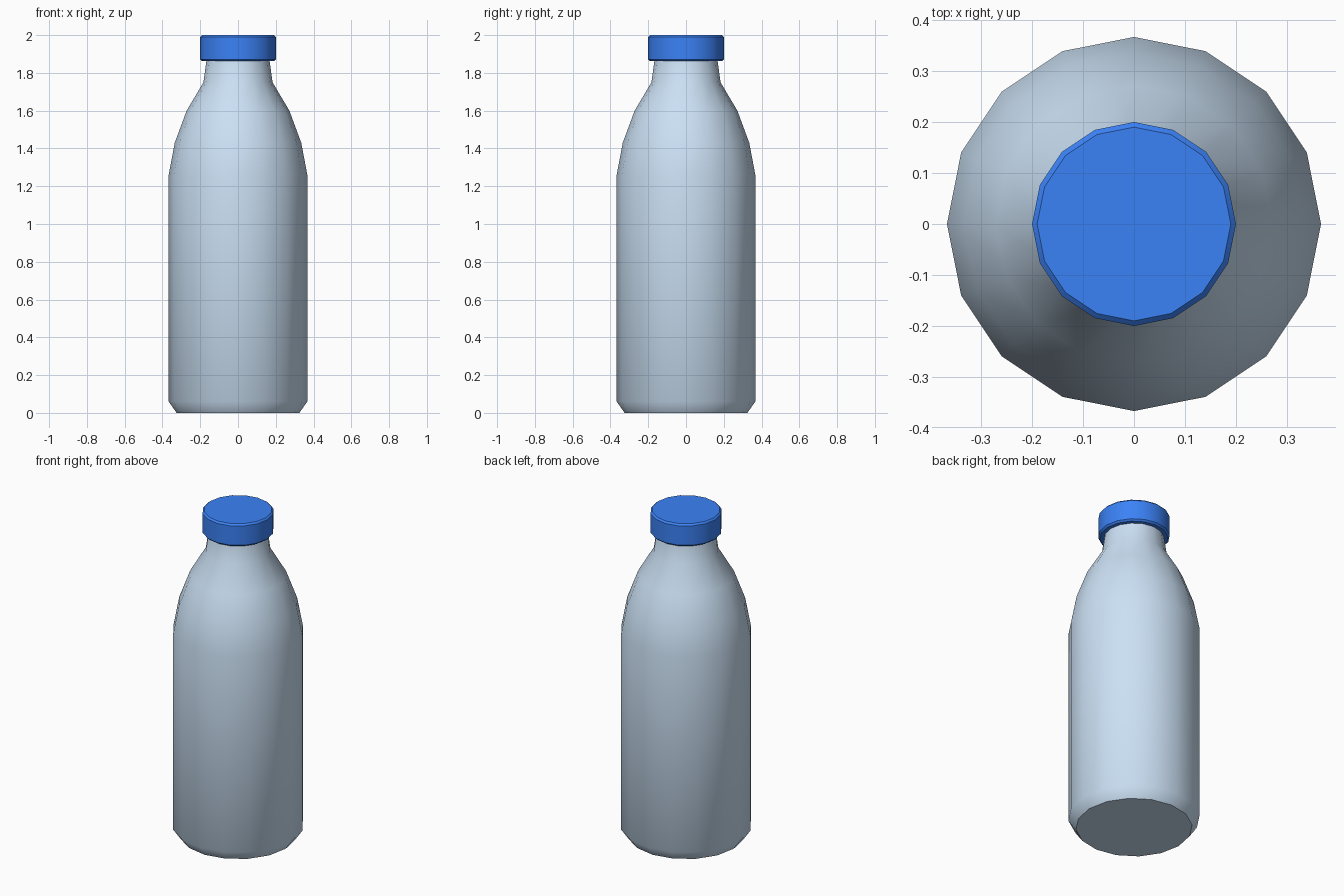
import bpy, bmesh
from math import cos, sin, pi, radians

if "Cube" in bpy.data.objects:
    bpy.data.objects.remove(bpy.data.objects["Cube"])

SIDES = 16


def material(name, color):
    m = bpy.data.materials.new(name)
    m.diffuse_color = (*color, 1)
    m.use_nodes = True
    m.node_tree.nodes["Principled BSDF"].inputs["Base Color"].default_value = m.diffuse_color
    return m


def lathe(name, profile, mat):
    """Revolve (radius, z) points around z and close both ends."""
    bm = bmesh.new()
    rings = [[bm.verts.new((r * cos(2 * pi * i / SIDES), r * sin(2 * pi * i / SIDES), z))
              for i in range(SIDES)] for r, z in profile]
    for a, b in zip(rings, rings[1:]):
        for i in range(SIDES):
            j = (i + 1) % SIDES
            bm.faces.new((a[i], a[j], b[j], b[i]))
    bm.faces.new(rings[0][::-1])
    bm.faces.new(rings[-1])
    bmesh.ops.recalc_face_normals(bm, faces=bm.faces)
    mesh = bpy.data.meshes.new(name)
    bm.to_mesh(mesh)
    bm.free()
    mesh.materials.append(mat)
    ob = bpy.data.objects.new(name, mesh)
    bpy.context.collection.objects.link(ob)
    bpy.ops.object.select_all(action='DESELECT')
    ob.select_set(True)
    bpy.context.view_layer.objects.active = ob
    bpy.ops.object.shade_smooth_by_angle(angle=radians(42))
    return ob


# Bottle: chamfered foot, straight wall, sloping shoulder, short neck
lathe("bottle_body",
      [(0.325, 0), (0.367, 0.06), (0.367, 1.26), (0.335, 1.43),
       (0.272, 1.60), (0.183, 1.75), (0.165, 1.88)],
      material("pale_blue", (0.60, 0.75, 0.91)))

# Cap with small bevelled rims
lathe("cap",
      [(0.19, 1.862), (0.2, 1.872), (0.2, 1.99), (0.19, 2.0)],
      material("blue", (0.044, 0.223, 0.922)))
